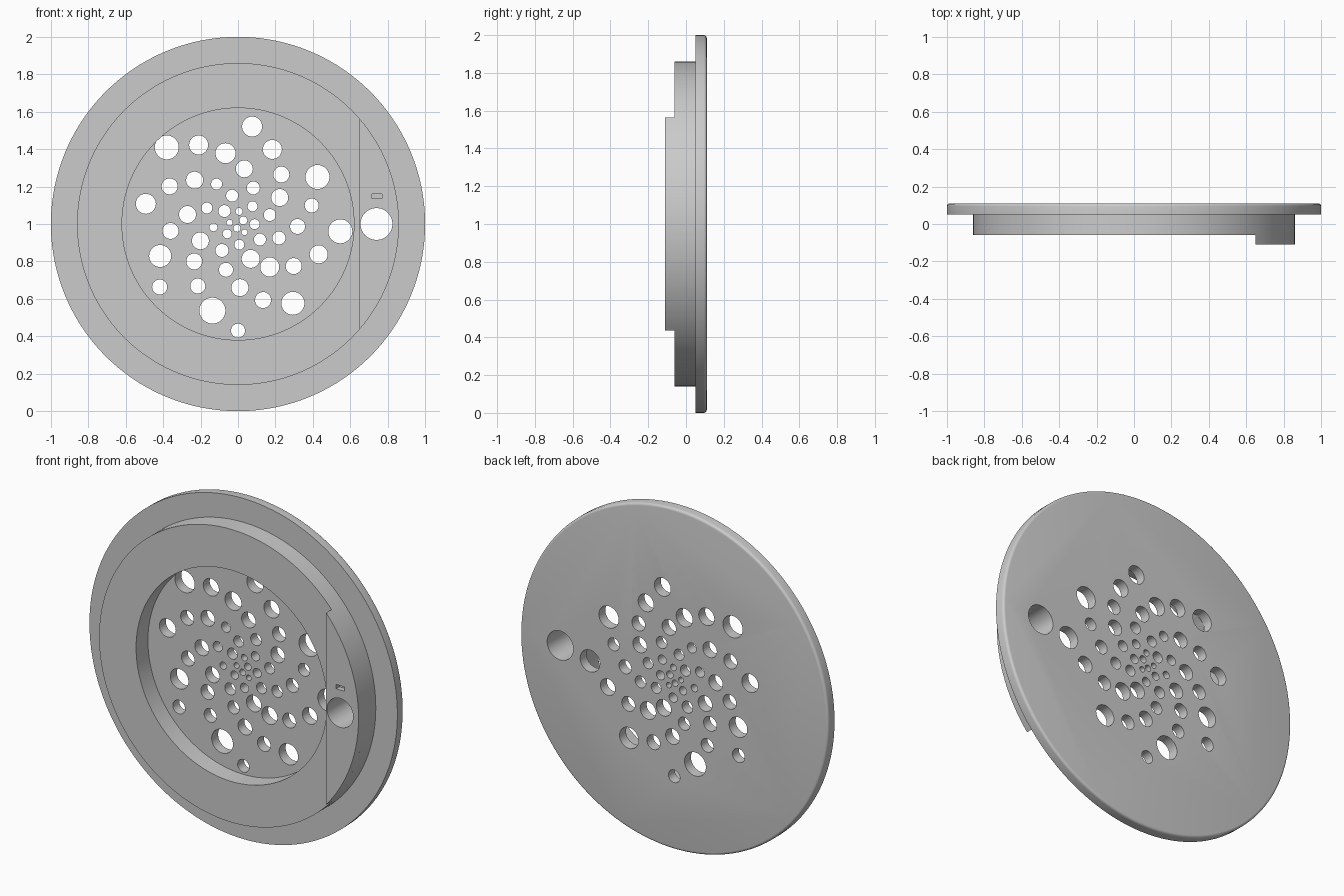
import bpy
import bmesh
from math import acos, cos, pi, radians, sin

if "Cube" in bpy.data.objects:
    bpy.data.objects.remove(bpy.data.objects["Cube"], do_unlink=True)

CENTRE_Z = 1.0
BODY_R, FLAT_X = 0.86, 0.65
BACK_Y, FLOOR_Y, RIM_Y, BLOCK_Y = 0.11, 0.05, -0.06, -0.11

grey = bpy.data.materials.new("plain grey")
grey.use_nodes = True
grey.diffuse_color = (0.6, 0.6, 0.6, 1)
grey.node_tree.nodes["Principled BSDF"].inputs["Base Color"].default_value = (0.6, 0.6, 0.6, 1)


def circle(r, y, cx=0.0, cz=CENTRE_Z, n=32):
    """Ring of points around the y axis."""
    return [(cx + r * cos(2 * pi * i / n), y, cz + r * sin(2 * pi * i / n)) for i in range(n)]


def loft(bm, rings):
    """Closed solid through matching rings, capped at both ends."""
    loops = [[bm.verts.new(p) for p in ring] for ring in rings]
    n = len(loops[0])
    for a, b in zip(loops, loops[1:]):
        for i in range(n):
            j = (i + 1) % n
            bm.faces.new((a[i], a[j], b[j], b[i]))
    bm.faces.new(loops[0])
    bm.faces.new(loops[-1])


def make_object(name, bm):
    bmesh.ops.recalc_face_normals(bm, faces=bm.faces[:])
    mesh = bpy.data.meshes.new(name)
    bm.to_mesh(mesh)
    bm.free()
    mesh.materials.append(grey)
    obj = bpy.data.objects.new(name, mesh)
    bpy.context.scene.collection.objects.link(obj)
    return obj


def cut_and_shade(obj, cutter):
    """Apply the cut, then smooth the round walls."""
    mod = obj.modifiers.new("holes", "BOOLEAN")
    mod.operation, mod.solver, mod.object = "DIFFERENCE", "EXACT", cutter
    bpy.ops.object.select_all(action="DESELECT")
    obj.select_set(True)
    bpy.context.view_layer.objects.active = obj
    bpy.ops.object.modifier_apply(modifier=mod.name)
    bpy.ops.object.shade_smooth_by_angle(angle=radians(30))
    bpy.data.objects.remove(cutter, do_unlink=True)


# Disc: recess floor, raised collar, wide flange with a rounded back edge
profile = [(0.62, FLOOR_Y), (0.62, RIM_Y), (BODY_R, RIM_Y), (BODY_R, FLOOR_Y), (1.0, FLOOR_Y)]
ROUND = 0.015
for k in range(5):
    a = k * pi / 8
    profile.append((1 - ROUND + ROUND * cos(a), BACK_Y - ROUND + ROUND * sin(a)))
bm = bmesh.new()
loft(bm, [circle(r, y, n=160) for r, y in profile])
disc = make_object("drain_disc", bm)

# Spiral of drain holes through the recess floor (radii in steps from the centre out)
steps = [7, 8, 6, 6, 7, 9, 10, 12, 10, 10, 8, 12, 12, 13, 12, 11, 18, 13, 17, 13, 11, 14, 17, 17, 19, 17,
         16, 15, 17, 17, 16, 16, 16, 20, 15, 14, 16, 16, 19, 22, 18, 19, 26, 24, 20, 23, 20, 15, 24, 24, 14]
FRONT, BEHIND = -0.2, 0.2
bm = bmesh.new()
for n, step in enumerate(steps, 1):
    angle = radians(270 + 137.06 * (n - len(steps)))
    dist = 0.0125 + 0.01093 * n
    cx, cz = dist * cos(angle), CENTRE_Z + dist * sin(angle)
    loft(bm, [circle(step / 374, y, cx, cz) for y in (FLOOR_Y - 0.001, BEHIND)])

# Finger hole through the collar and flange
HOLE = dict(r=0.085, cx=0.74, n=48)
loft(bm, [circle(y=y, **HOLE) for y in (FRONT, BEHIND)])
cut_and_shade(disc, make_object("disc_cutter", bm))

# Raised side block: a circle segment standing on the collar
half = acos(FLAT_X / BODY_R)
arc = [half * (i / 18 - 1) for i in range(37)]
bm = bmesh.new()
loft(bm, [[(BODY_R * cos(a), y, CENTRE_Z + BODY_R * sin(a)) for a in arc] for y in (BLOCK_Y, RIM_Y)])
block = make_object("side_block", bm)

# Finger hole and small blind slot in the block
bm = bmesh.new()
loft(bm, [circle(y=y, **HOLE) for y in (FRONT, BEHIND)])
slot = [(0.715, 1.135), (0.77, 1.135), (0.77, 1.16), (0.715, 1.16)]
loft(bm, [[(x, y, z) for x, z in slot] for y in (FRONT, BLOCK_Y + 0.03)])
cut_and_shade(block, make_object("block_cutter", bm))
